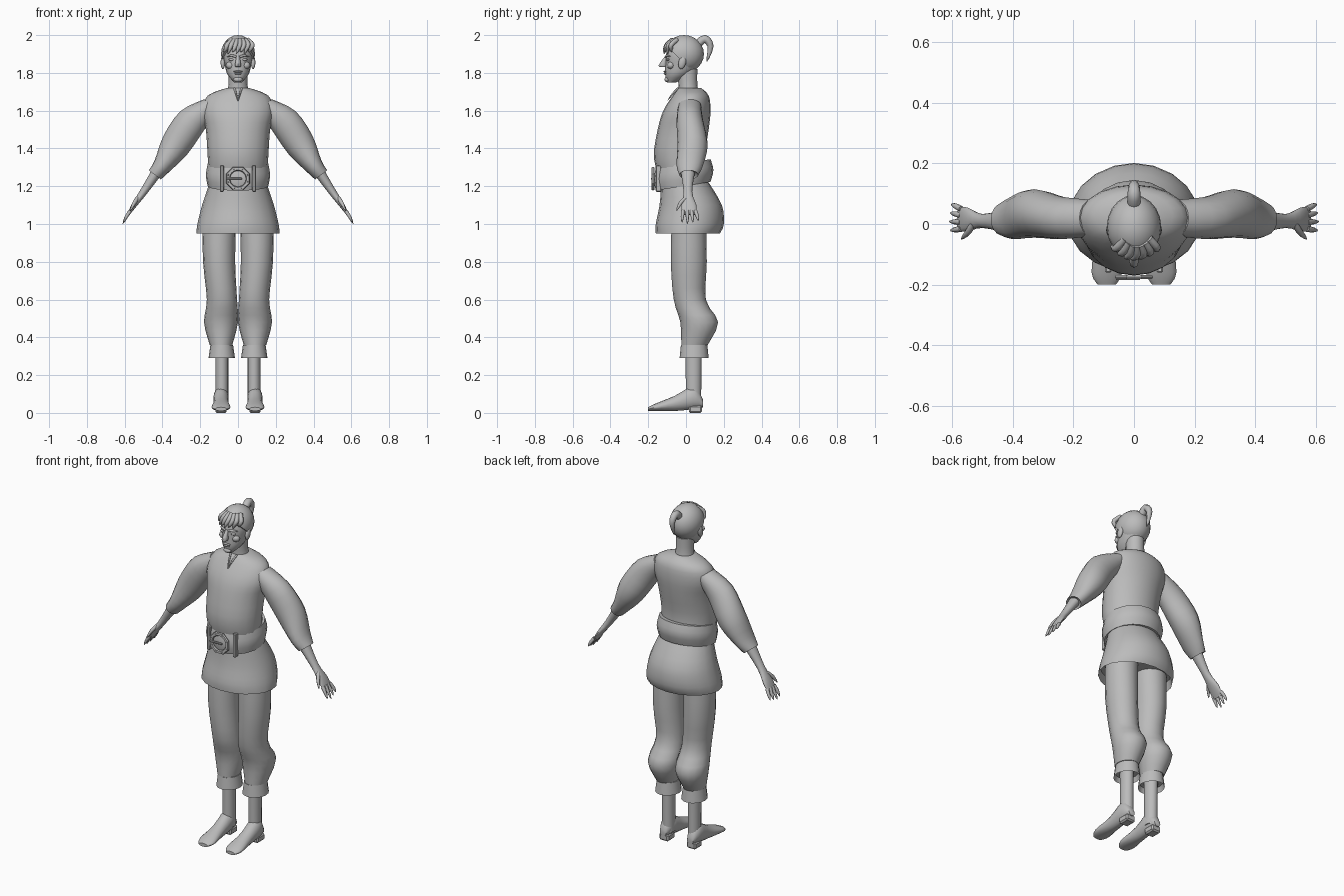
import bpy, bmesh, math
from mathutils import Vector, Matrix

cube = bpy.data.objects.get("Cube")
if cube:
    bpy.data.objects.remove(cube, do_unlink=True)

grey = bpy.data.materials.new("plain grey")
grey.use_nodes = True
tone = (.5, .5, .5, 1)
grey.diffuse_color = tone
grey.node_tree.nodes["Principled BSDF"].inputs["Base Color"].default_value = tone

RIGHTWARD, BACKWARD, UPWARD = Vector((1, 0, 0)), Vector((0, 1, 0)), Vector((0, 0, 1))
ACROSS_ARM = Vector((.8, 0, .6))
BELT_TILT = Vector((0, 1, .16))


def finish(name, bm, sharp_angle=50):
    """Turn a bmesh into a smooth shaded object."""
    bmesh.ops.recalc_face_normals(bm, faces=bm.faces)
    mesh = bpy.data.meshes.new(name)
    bm.to_mesh(mesh)
    bm.free()
    mesh.materials.append(grey)
    mesh.shade_smooth()
    mesh.set_sharp_from_angle(angle=math.radians(sharp_angle))
    bpy.context.collection.objects.link(bpy.data.objects.new(name, mesh))


def smooth(rows, steps=3):
    """Fill in rows along a smooth spline through the given ones."""
    points = [Vector(row) for row in rows]
    padded = [points[0]] + points + [points[-1]]
    filled = []
    for a, b, c, d in zip(padded, padded[1:], padded[2:], padded[3:]):
        for step in range(steps):
            t = step / steps
            slope = (c - a) * t
            bend = (a * 2 - b * 5 + c * 4 - d) * t ** 2
            twist = (b * 3 - a - c * 3 + d) * t ** 3
            filled.append(b + (slope + bend + twist) / 2)
    return filled + [points[-1]]


def tube(name, rows, u=RIGHTWARD, v=BACKWARD, sides=16, mirror=1, hollow=0):
    """Loft ellipses of x, y, z, radius along u, radius along v."""
    bm = bmesh.new()
    loops = []
    for x, y, z, wide, deep in smooth(rows):
        loop = []
        for i in range(sides):
            turn = math.tau * i / sides
            spot = Vector((x, y, z)) + u * wide * math.cos(turn) + v * deep * math.sin(turn)
            spot.x *= mirror
            loop.append(bm.verts.new(spot))
        loops.append(loop)
    for low, high in zip(loops, loops[1:]):
        for i in range(sides):
            j = (i + 1) % sides
            bm.faces.new((low[i], low[j], high[j], high[i]))
    bm.faces.new(loops[-1])
    opening = bm.faces.new(loops[0])
    if hollow:
        bmesh.ops.recalc_face_normals(bm, faces=bm.faces)
        bmesh.ops.inset_individual(bm, faces=[opening], thickness=.01, depth=-hollow)
    finish(name, bm)


def stack(name, rows, **options):
    """Centred upright loft from rows of height, half width, front y, back y."""
    tube(name, [(0, (front + back) / 2, z, wide, (back - front) / 2)
                for z, wide, front, back in rows], **options)


def ball(name, centre, size, tilt=0):
    bm = bmesh.new()
    placing = (Matrix.Translation(centre) @ Matrix.Rotation(tilt, 4, 'X')
               @ Matrix.Diagonal((*size, 1)))
    bmesh.ops.create_uvsphere(bm, u_segments=12, v_segments=8, radius=1, matrix=placing)
    finish(name, bm)


def box(name, centre, size):
    bm = bmesh.new()
    placing = Matrix.Translation(centre) @ Matrix.Diagonal((*size, 1))
    bmesh.ops.create_cube(bm, size=1, matrix=placing)
    bmesh.ops.bevel(bm, geom=bm.edges[:], offset=min(size) / 5, segments=1, affect='EDGES')
    finish(name, bm, sharp_angle=30)


def strand(name, path, thick, mirror=1):
    """Round strand along a path, tapering towards its end."""
    curve = bpy.data.curves.new(name, 'CURVE')
    curve.dimensions = '3D'
    curve.bevel_depth = thick
    curve.bevel_resolution = 2
    curve.use_fill_caps = True
    curve.materials.append(grey)
    path = smooth(path)
    line = curve.splines.new('POLY')
    line.points.add(len(path) - 1)
    for i, (point, (x, y, z)) in enumerate(zip(line.points, path)):
        point.co = (x * mirror, y, z, 1)
        point.radius = 1.1 - (i / (len(path) - 1)) ** 3
    ob = bpy.data.objects.new(name, curve)
    bpy.context.collection.objects.link(ob)
    bpy.ops.object.select_all(action='DESELECT')
    ob.select_set(True)
    bpy.context.view_layer.objects.active = ob
    bpy.ops.object.convert(target='MESH')
    bpy.context.object.data.shade_smooth()


# Tunic with a hollow skirt, and its collar
stack("tunic_top", [
    (1.2, .15, -.13, .12), (1.35, .16, -.17, .1), (1.5, .17, -.15, .12),
    (1.6, .19, -.12, .13), (1.68, .16, -.07, .12), (1.72, .06, -.04, .08)], sides=20)
stack("tunic_skirt", [
    (.95, .22, -.16, .18), (1, .215, -.16, .2), (1.1, .19, -.14, .19),
    (1.22, .15, -.13, .12)], sides=20, hollow=.05)
stack("collar", [(1.7, .07, -.05, .08), (1.72, .055, -.04, .07)])

# Belt, raised at the back, with its loops and buckle
stack("belt", [(1.2, .16, -.16, .13), (1.26, .17, -.17, .145), (1.32, .16, -.16, .13)],
      v=BELT_TILT, sides=20)
for name, major, segments in (("buckle_ring", .05, 20), ("buckle_frame", .06, 8)):
    bpy.ops.mesh.primitive_torus_add(
        major_radius=major, minor_radius=.008, major_segments=segments, minor_segments=6,
        location=(0, -.175, 1.24), rotation=(math.pi / 2, math.pi / 8, 0))
    bpy.context.object.name = name
    bpy.context.object.data.materials.append(grey)
box("buckle_prong", (-.02, -.18, 1.24), (.08, .01, .01))

# Paired parts
for side, label in ((1, "left_"), (-1, "right_")):
    box(label + "belt_loop", (side * .085, -.145, 1.24), (.02, .03, .14))
    strand(label + "collar_slit", [(.02, -.04, 1.72), (.01, -.07, 1.69), (0, -.1, 1.65)],
           thick=.005, mirror=side)

    # Arm and hand
    tube(label + "sleeve", [
        (.44, .015, 1.26, .04, .05), (.4, .02, 1.31, .05, .07), (.33, .035, 1.42, .08, .08),
        (.24, .02, 1.55, .08, .07), (.14, .02, 1.63, .05, .06)],
        u=ACROSS_ARM, mirror=side, hollow=.01)
    tube(label + "forearm", [
        (.42, .01, 1.29, .03, .04), (.5, .01, 1.17, .02, .023), (.55, .015, 1.1, .014, .04),
        (.58, .015, 1.05, .006, .037)], u=ACROSS_ARM, mirror=side)
    for finger in range(4):
        y = .05 - .022 * finger
        shorter = .008 * abs(finger - 2)
        strand(label + "finger", [(.57, y, 1.07), (.59, y * 1.2, 1.04),
                                  (.61 - shorter / 2, y * 1.3, 1 + shorter)],
               thick=.009, mirror=side)
    strand(label + "thumb", [(.53, 0, 1.14), (.55, -.03, 1.11), (.57, -.05, 1.07)],
           thick=.01, mirror=side)

    # Leg and shoe
    tube(label + "trouser_leg", [
        (.1, .015, 1.05, .09, .09), (.1, .015, .8, .085, .095), (.085, .02, .6, .08, .085),
        (.09, .07, .48, .09, .1), (.09, .045, .36, .06, .07)], mirror=side)
    tube(label + "trouser_cuff", [(.086, .043, .29, .07, .077), (.086, .043, .36, .06, .07)],
         mirror=side, hollow=.03)
    tube(label + "shin", [(.085, .04, .05, .034, .04), (.085, .04, .35, .034, .043)], mirror=side)
    tube(label + "foot", [
        (.09, .09, .05, .02, .02), (.09, .04, .08, .04, .06), (.09, -.06, .05, .04, .04),
        (.09, -.16, .03, .05, .02), (.09, -.2, .02, .03, .01)],
        v=UPWARD, mirror=side)
    box(label + "heel", (side * .09, .05, .02), (.06, .07, .04))

    # Side of the face
    ball(label + "eye", (side * .034, -.095, 1.87), (.016, .01, .007))
    ball(label + "cheek", (side * .04, -.08, 1.84), (.025, .02, .02))
    ball(label + "ear", (side * .08, -.02, 1.855), (.012, .02, .036), tilt=-.25)
    strand(label + "eyebrow", [(.01, -.105, 1.885), (.035, -.1, 1.892), (.06, -.08, 1.885)],
           thick=.006, mirror=side)

# Head and neck
stack("neck", [(1.68, .06, -.04, .07), (1.74, .05, -.04, .06), (1.82, .05, -.05, .06)])
stack("head", [
    (1.75, .02, -.1, -.05), (1.79, .055, -.11, .02), (1.84, .07, -.11, .07),
    (1.9, .08, -.105, .085), (1.96, .06, -.08, .06), (1.98, .04, -.05, .03)])
stack("nose", [(1.83, .01, -.13, -.1), (1.84, .016, -.145, -.1), (1.89, .008, -.11, -.1)], sides=8)
ball("upper_lip", (0, -.11, 1.807), (.026, .01, .005))
ball("lower_lip", (0, -.108, 1.796), (.02, .01, .006))
ball("chin", (0, -.1, 1.765), (.024, .014, .014))

# Hair shell, cut away from the face along a sloping hairline
bm = bmesh.new()
shell = Matrix.Translation((0, -.01, 1.9)) @ Matrix.Diagonal((.09, .105, .1, 1))
bmesh.ops.create_uvsphere(bm, u_segments=20, v_segments=12, radius=1, matrix=shell)
cut = bmesh.ops.bisect_plane(bm, geom=bm.verts[:] + bm.edges[:] + bm.faces[:],
                             plane_co=(0, -.1, 1.94), plane_no=(0, -.7, -.7), clear_outer=True)
rim = [part for part in cut["geom_cut"] if isinstance(part, bmesh.types.BMEdge)]
bmesh.ops.holes_fill(bm, edges=rim)
finish("hair", bm)

# Swept fringe and ponytail
for lock in range(-3, 4):
    x = lock * .022
    inward = 5 * x * x
    strand("fringe_lock", [(x * .6 + .01, inward - .07, 1.975), (x + .01, inward - .1, 1.95),
                           (x, inward * 1.5 - .112, 1.925),
                           (x - .01, inward * 2 - .115, 1.9 + .01 * (lock % 2))], thick=.012)
strand("ponytail", [(0, .06, 1.95), (0, .1, 1.98), (0, .13, 1.94), (0, .11, 1.86)], thick=.02)
